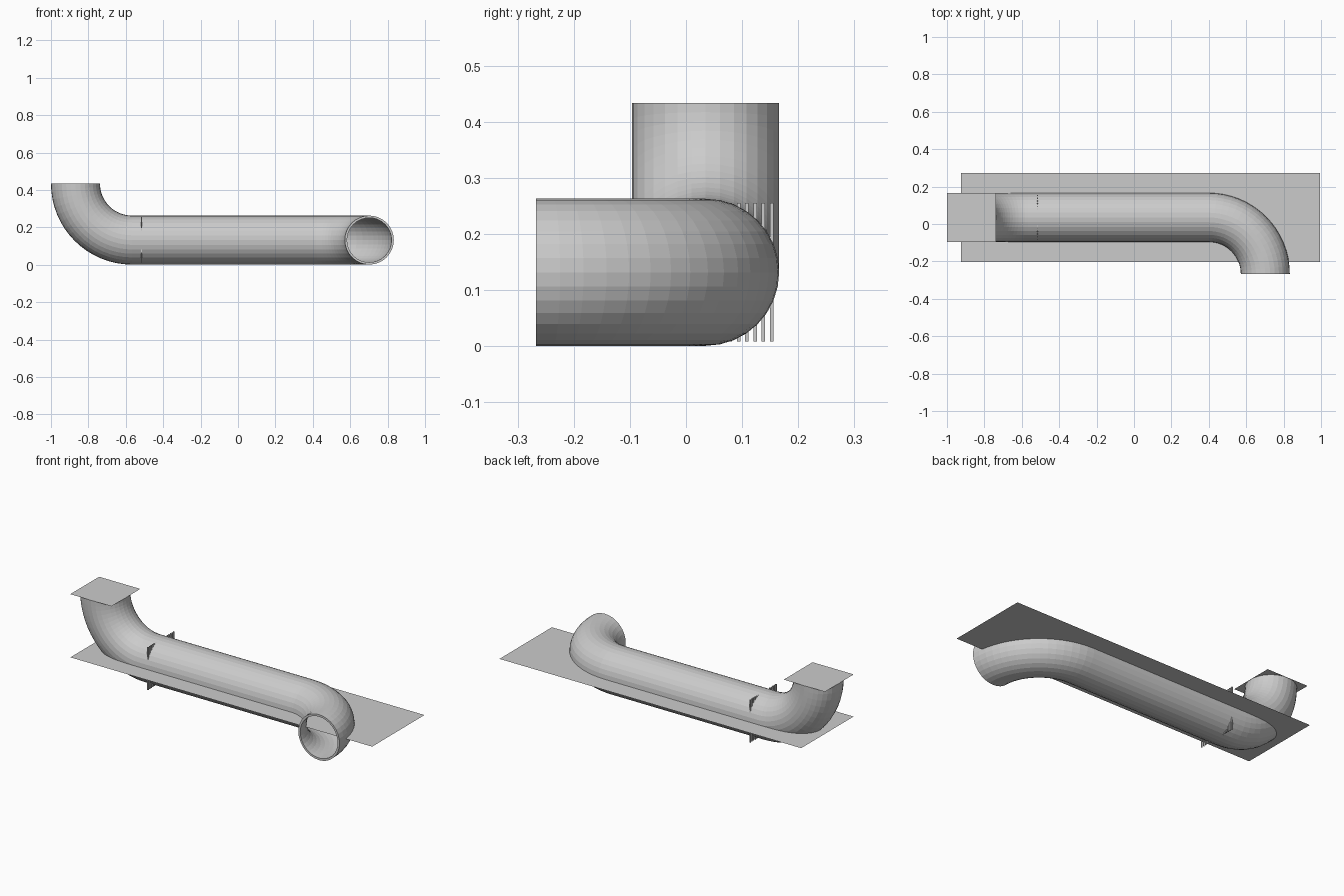
import bpy, bmesh, math
from mathutils import Vector

if "Cube" in bpy.data.objects:
    bpy.data.objects.remove(bpy.data.objects["Cube"])

R_OUT, R_IN, BEND, SIDES = 0.131, 0.119, 0.302, 32
AX_Y, AX_Z = 0.035, 0.132          # centre line of the straight pipe
X_UP, X_OUT = -0.869, 0.702        # centres of the upturned and side openings

grey = bpy.data.materials.new("light grey")
grey.diffuse_color = (0.6, 0.6, 0.6, 1)
grey.use_nodes = True
grey.node_tree.nodes["Principled BSDF"].inputs["Base Color"].default_value = grey.diffuse_color


def finish(name, bm):
    me = bpy.data.meshes.new(name)
    bm.to_mesh(me)
    bm.free()
    me.materials.append(grey)
    ob = bpy.data.objects.new(name, me)
    bpy.context.collection.objects.link(ob)
    return ob


def tube(name, stations):
    """Hollow pipe swept through (centre, side direction, other direction)."""
    bm = bmesh.new()
    rings = []
    for c, u, v in stations:
        pair = []
        for r in (R_OUT, R_IN):
            pair.append([bm.verts.new(c + r * (math.cos(a) * u + math.sin(a) * v))
                         for a in (2 * math.pi * i / SIDES for i in range(SIDES))])
        rings.append(pair)
    strips = []
    for p, q in zip(rings, rings[1:]):
        strips += [(p[0], q[0]), (q[1], p[1])]
    strips += [(rings[0][1], rings[0][0]), (rings[-1][0], rings[-1][1])]
    for a, b in strips:
        for i in range(SIDES):
            j = (i + 1) % SIDES
            bm.faces.new((a[i], a[j], b[j], b[i]))
    bmesh.ops.recalc_face_normals(bm, faces=bm.faces)
    return finish(name, bm)


def sheet(name, x0, x1, y0, y1, z):
    bm = bmesh.new()
    bm.faces.new([bm.verts.new(p) for p in
                  ((x0, y0, z), (x1, y0, z), (x1, y1, z), (x0, y1, z))])
    return finish(name, bm)


X, Y, Z = Vector((1, 0, 0)), Vector((0, 1, 0)), Vector((0, 0, 1))
STEPS = 16
angles = [math.pi / 2 * i / STEPS for i in range(STEPS + 1)]

# Bend turning upward at the left, swept from the top opening down
stations = []
pivot = Vector((X_UP + BEND, AX_Y, AX_Z + BEND))
for a in angles:
    d = -math.cos(a) * X - math.sin(a) * Z
    stations.append((pivot + BEND * d, d, Y))
# Straight run, then the bend turning toward the front at the right
pivot = Vector((X_OUT - BEND, AX_Y - BEND, AX_Z))
for a in angles:
    d = math.sin(a) * X + math.cos(a) * Y
    stations.append((pivot + BEND * d, -Z, d))
# keep the ring orientation matched between both bends: (-Z, Y)
tube("pipe", stations)

# Grate of thin vertical bars across the pipe
bm = bmesh.new()
for i in range(17):
    y = AX_Y + (i - 8) * 0.0147
    res = bmesh.ops.create_cube(bm, size=1)
    for v in res["verts"]:
        v.co = Vector((-0.515 + v.co.x * 0.006, y + v.co.y * 0.006,
                       AX_Z + v.co.z * 0.246))
finish("grate_bars", bm)

# Flat liquid surface at mid height, and the cover sheet on the upturned mouth
sheet("liquid_surface", -0.925, 0.995, -0.202, 0.274, AX_Z)
sheet("mouth_sheet", -1.0, -0.738, AX_Y - R_OUT, AX_Y + R_OUT, AX_Z + BEND + 0.001)
